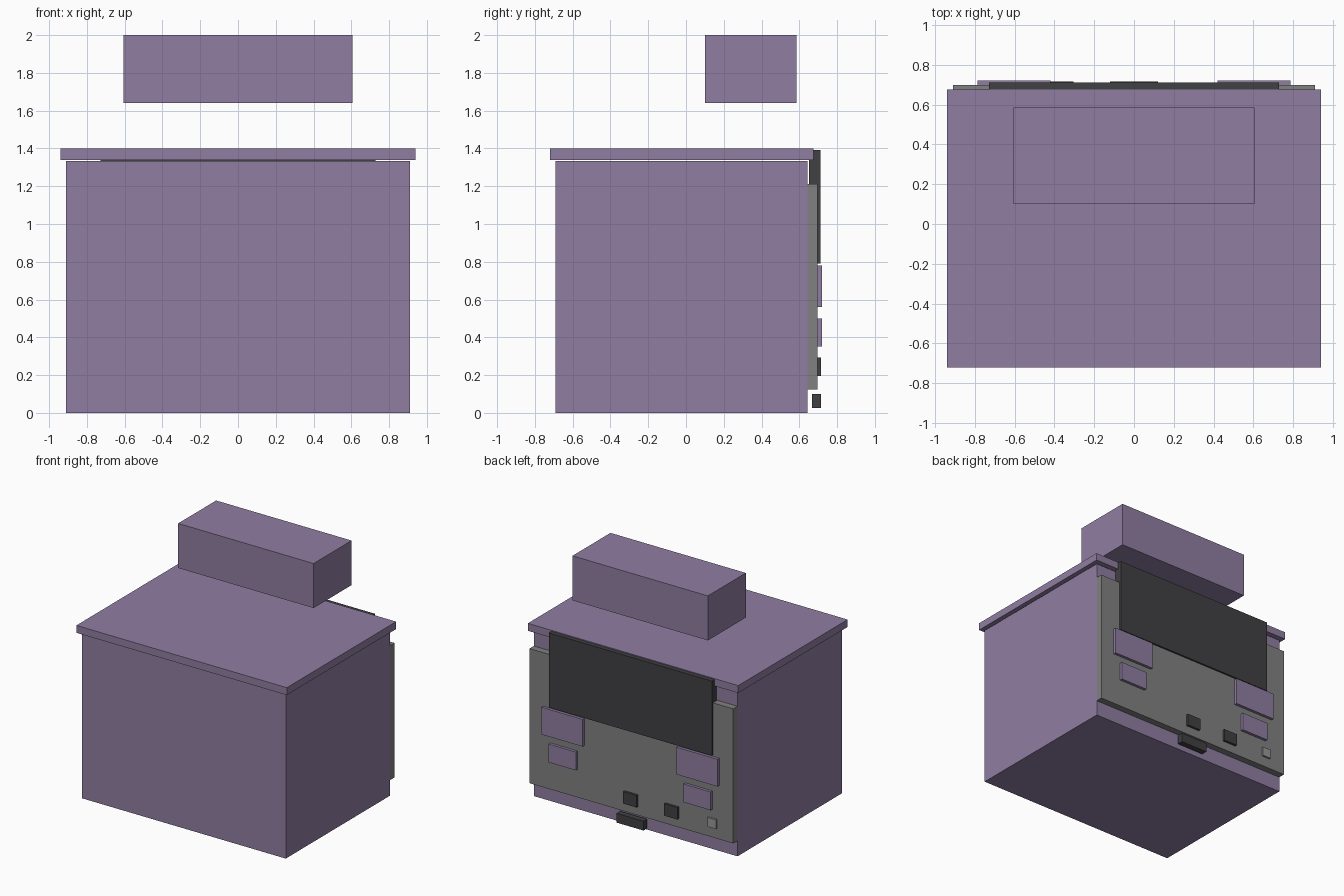
import bpy

default = bpy.data.objects.get("Cube")
if default:
    bpy.data.objects.remove(default, do_unlink=True)


def material(name, rgb):
    mat = bpy.data.materials.new(name)
    mat.use_nodes = True
    mat.diffuse_color = (*rgb, 1)
    mat.node_tree.nodes["Principled BSDF"].inputs["Base Color"].default_value = (*rgb, 1)
    return mat


PURPLE = material("dusty purple", (0.28, 0.21, 0.36))
GREY = material("mid grey", (0.22, 0.22, 0.225))
PALE = material("pale grey", (0.32, 0.32, 0.32))
DARK = material("charcoal", (0.052, 0.052, 0.056))


def box(name, mat, x, y, z):
    """Box spanning the given (low, high) range on each axis."""
    bpy.ops.mesh.primitive_cube_add(size=1, location=[sum(r) / 2 for r in (x, y, z)])
    ob = bpy.context.object
    ob.name = name
    ob.scale = [r[1] - r[0] for r in (x, y, z)]
    bpy.ops.object.transform_apply(location=False, rotation=False, scale=True)
    ob.data.materials.append(mat)
    return ob


# Cabinet, lid and the block floating above it
box("cabinet_body", PURPLE, (-0.91, 0.91), (-0.69, 0.642), (0, 1.333))
box("cabinet_lid", PURPLE, (-0.94, 0.94), (-0.72, 0.676), (1.34, 1.4))
box("upper_block", PURPLE, (-0.605, 0.605), (0.1, 0.585), (1.64, 2))

# Rear panel and dark screen
box("rear_panel", GREY, (-0.91, 0.91), (0.642, 0.697), (0.125, 1.212))
box("rear_screen", DARK, (-0.728, 0.728), (0.65, 0.711), (0.79, 1.393))

# Plates in mirrored pairs on the rear panel
for side, s in (("left", 1), ("right", -1)):
    for part, half, z in (("upper_plate", 0.184, (0.56, 0.78)),
                          ("lower_plate", 0.122, (0.352, 0.5))):
        box(f"{side}_{part}", PURPLE, (s * 0.603 - half, s * 0.603 + half), (0.69, 0.72), z)

# Small sockets, button and bottom hatch
for name, cx in (("centre_socket", 0), ("side_socket", -0.364)):
    box(name, DARK, (cx - 0.06, cx + 0.06), (0.69, 0.716), (0.195, 0.292))
box("small_button", PALE, (-0.765, -0.69), (0.69, 0.712), (0.208, 0.282))
box("bottom_hatch", DARK, (-0.121, 0.121), (0.668, 0.715), (0.025, 0.1))
